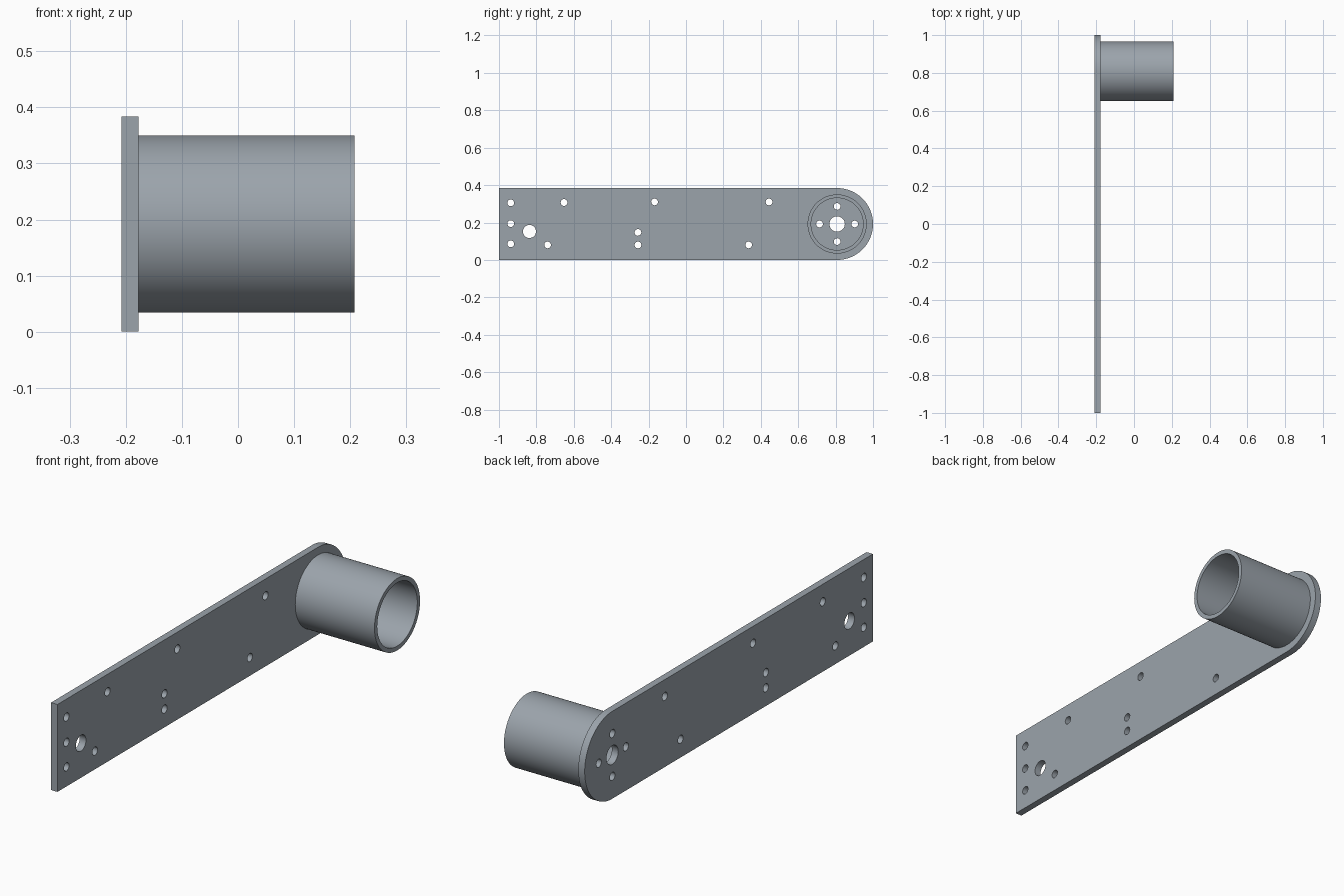
import bpy, bmesh, math
from mathutils import Matrix

if "Cube" in bpy.data.objects:
    bpy.data.objects.remove(bpy.data.objects["Cube"])

steel = bpy.data.materials.new("blue_grey_steel")
steel.diffuse_color = (0.33, 0.37, 0.41, 1)
steel.use_nodes = True
steel.node_tree.nodes["Principled BSDF"].inputs["Base Color"].default_value = steel.diffuse_color

CY, CZ = 0.808, 0.192          # axis of the tube and rounded end


def circle(y, z, r, n=32):
    return [(y + r * math.cos(2 * math.pi * i / n),
             z + r * math.sin(2 * math.pi * i / n)) for i in range(n)]


def extruded(name, loops, x0, x1):
    """Fill nested outlines in the YZ plane and extrude them from x0 to x1."""
    curve = bpy.data.curves.new(name + "_profile", 'CURVE')
    curve.dimensions = '2D'
    curve.fill_mode = 'BOTH'
    curve.extrude = (x1 - x0) / 2
    for pts in loops:
        spline = curve.splines.new('POLY')
        spline.points.add(len(pts) - 1)
        for p, (y, z) in zip(spline.points, pts):
            p.co = (y, z, 0, 1)
        spline.use_cyclic_u = True
    tmp = bpy.data.objects.new(name + "_profile", curve)
    bpy.context.collection.objects.link(tmp)
    bpy.context.view_layer.update()
    mesh = bpy.data.meshes.new_from_object(
        tmp.evaluated_get(bpy.context.evaluated_depsgraph_get()))
    bpy.data.objects.remove(tmp)

    # Stand the profile up: local x -> y, local y -> z, thickness -> x
    mesh.transform(Matrix(((0, 0, 1, (x0 + x1) / 2), (1, 0, 0, 0),
                           (0, 1, 0, 0), (0, 0, 0, 1))))
    bm = bmesh.new()
    bm.from_mesh(mesh)
    bmesh.ops.remove_doubles(bm, verts=bm.verts, dist=1e-5)
    bmesh.ops.recalc_face_normals(bm, faces=bm.faces)
    bm.to_mesh(mesh)
    bm.free()
    mesh.materials.clear()
    mesh.materials.append(steel)
    obj = bpy.data.objects.new(name, mesh)
    bpy.context.collection.objects.link(obj)
    bpy.ops.object.select_all(action='DESELECT')
    obj.select_set(True)
    bpy.context.view_layer.objects.active = obj
    bpy.ops.object.shade_smooth_by_angle(angle=math.radians(30))
    return obj


# Arm plate outline: square front end, rounded back end
outline = [(-1, 0)]
for i in range(49):
    a = -math.pi / 2 + math.pi * i / 48
    outline.append((CY + 0.192 * math.cos(a), CZ + 0.192 * math.sin(a)))
outline.append((-1, 0.384))

# Small screw holes along the arm, then four around the tube axis
small = [(-0.937, 0.305), (-0.937, 0.194), (-0.937, 0.086), (-0.652, 0.307),
         (-0.168, 0.31), (0.444, 0.31), (-0.257, 0.147), (-0.257, 0.08),
         (-0.74, 0.08), (0.335, 0.08)]
small += [(CY + dy, CZ + dz) for dy, dz in
          ((0.094, 0), (-0.094, 0), (0, 0.094), (0, -0.094))]
holes = [circle(y, z, 0.018, 24) for y, z in small]
holes += [circle(-0.837, 0.152, 0.035), circle(CY, CZ, 0.041)]

extruded("arm_plate", [outline] + holes, -0.208, -0.177)

# Open tube standing on the rounded end
extruded("tube", [circle(CY, CZ, 0.158, 96), circle(CY, CZ, 0.139, 96)],
         -0.177, 0.208)
